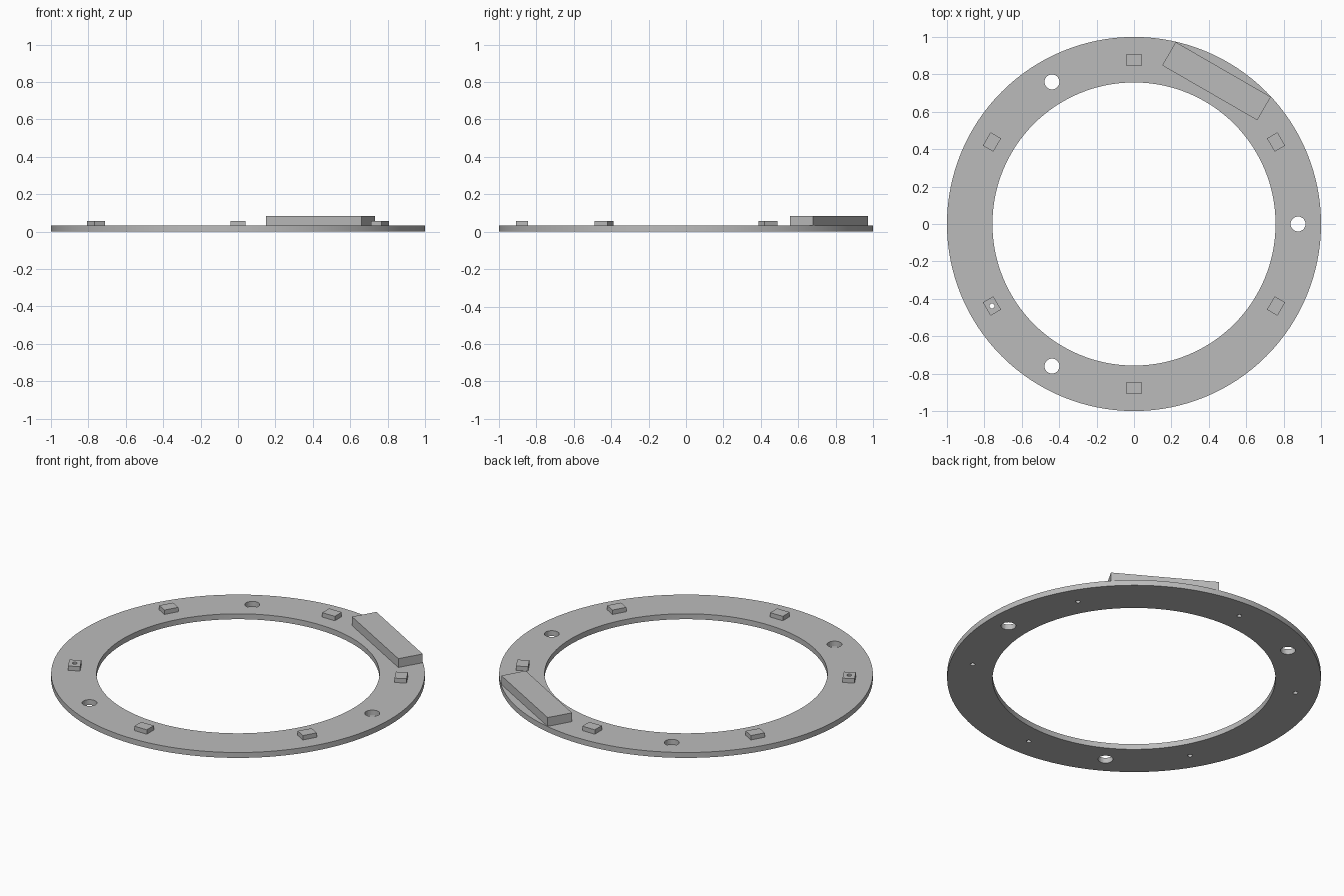
import bpy
import bmesh
from math import cos, sin, radians
from mathutils import Matrix

cube = bpy.data.objects.get("Cube")
if cube:
    bpy.data.objects.remove(cube, do_unlink=True)

THICK = 0.032
MID = 0.877      # radius on which the holes and blocks sit

grey = bpy.data.materials.new("plain grey")
grey.use_nodes = True
GREY = (0.5, 0.5, 0.5, 1)
grey.diffuse_color = GREY
grey.node_tree.nodes["Principled BSDF"].inputs["Base Color"].default_value = GREY


def finish(name, bm):
    bmesh.ops.recalc_face_normals(bm, faces=bm.faces)
    mesh = bpy.data.meshes.new(name)
    bm.to_mesh(mesh)
    bm.free()
    mesh.materials.append(grey)
    obj = bpy.data.objects.new(name, mesh)
    bpy.context.collection.objects.link(obj)
    return obj


def placed(angle, radius, z):
    """Local x points outward, local y runs along the ring."""
    a = radians(angle)
    return Matrix.Translation((radius * cos(a), radius * sin(a), z)) @ Matrix.Rotation(a, 4, 'Z')


def block(name, angle, radius, radial, along, top):
    bm = bmesh.new()
    height = top - THICK
    matrix = placed(angle, radius, THICK + height / 2) @ Matrix.Diagonal((radial, along, height, 1))
    bmesh.ops.create_cube(bm, size=1, matrix=matrix)
    return finish(name, bm)


def cut(target, cutter):
    mod = target.modifiers.new("holes", 'BOOLEAN')
    mod.operation = 'DIFFERENCE'
    mod.solver = 'EXACT'
    mod.object = cutter
    cutter.hide_render = True
    cutter.hide_set(True)


def hole_cutter(name, holes):
    bm = bmesh.new()
    for angle, radius in holes:
        bmesh.ops.create_cone(bm, cap_ends=True, segments=32, radius1=radius, radius2=radius,
                              depth=0.4, matrix=placed(angle, MID, 0))
    return finish(name, bm)


# Flat ring, a rectangle spun round the z axis
bm = bmesh.new()
profile = [bm.verts.new(p) for p in ((0.757, 0, 0), (1, 0, 0), (1, 0, THICK), (0.757, 0, THICK))]
edges = [bm.edges.new((profile[i], profile[(i + 1) % 4])) for i in range(4)]
bmesh.ops.spin(bm, geom=profile + edges, cent=(0, 0, 0), axis=(0, 0, 1),
               angle=radians(360), steps=128, use_merge=True)
bmesh.ops.remove_doubles(bm, verts=bm.verts, dist=0.0001)
ring = finish("flat_ring", bm)

# Three mounting holes, and a pin hole beneath each small block
block_angles = range(30, 360, 60)
mounting = [(a, 0.04) for a in (0, 120, 240)]
pins = [(a, 0.013) for a in block_angles]
cut(ring, hole_cutter("ring_hole_cutter", mounting + pins))

# Six small blocks; one has its pin hole running right through
for a in block_angles:
    small = block(f"small_block_{a}", a, MID, 0.065, 0.082, 0.058)
    if a == 210:
        cut(small, hole_cutter("block_hole_cutter", [(a, 0.013)]))

# Long bar laid along the ring
block("long_bar", 60, 0.882, 0.144, 0.587, 0.084)

# Smooth the round walls, keep the rims crisp
bpy.ops.object.select_all(action='DESELECT')
ring.select_set(True)
bpy.context.view_layer.objects.active = ring
bpy.ops.object.shade_smooth_by_angle(angle=radians(30))
